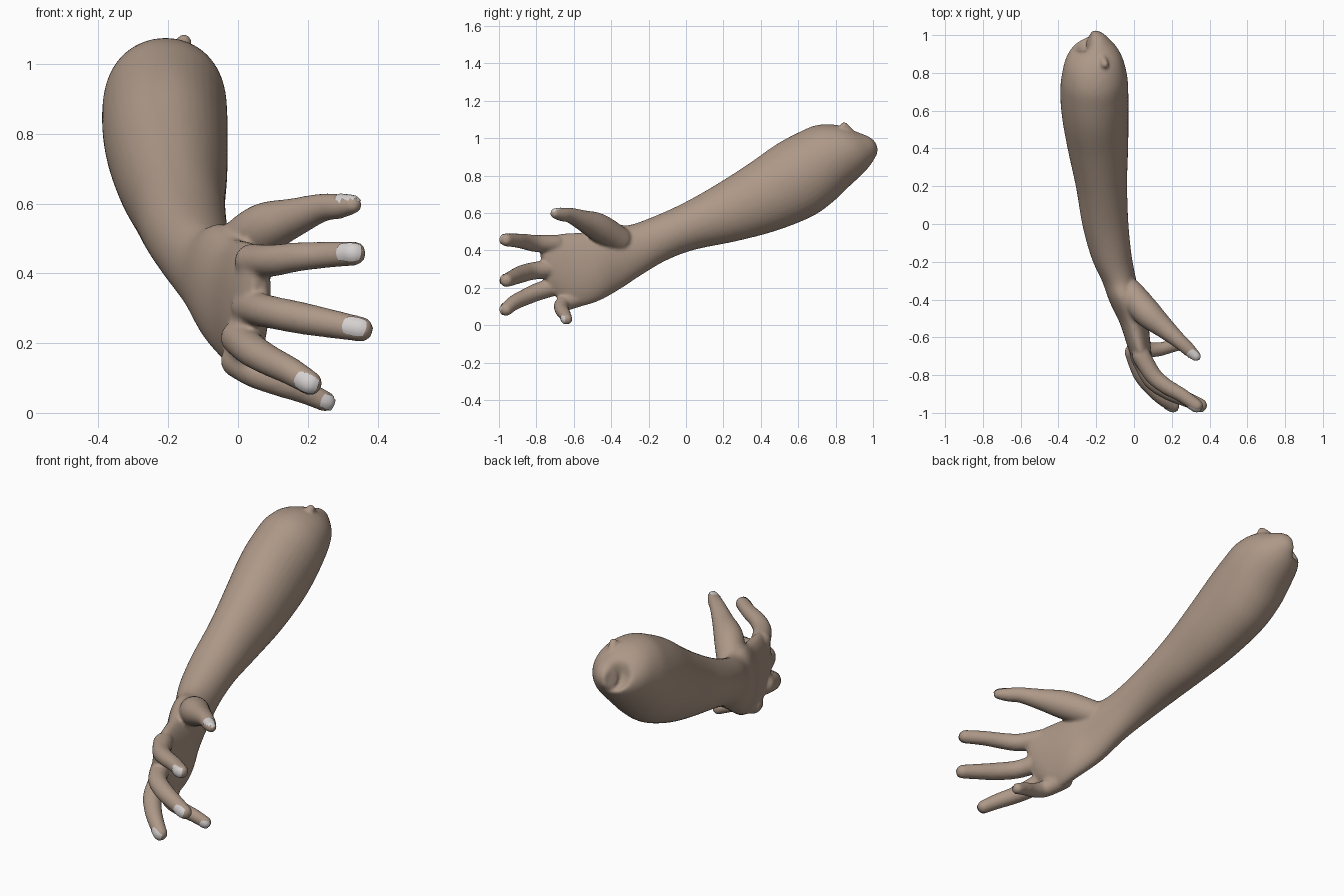
import bpy, bmesh, math
from mathutils import Vector as V

if "Cube" in bpy.data.objects:
    bpy.data.objects.remove(bpy.data.objects["Cube"])


def material(name, rgb):
    m = bpy.data.materials.new(name)
    m.diffuse_color = (*rgb, 1)
    m.use_nodes = True
    m.node_tree.nodes["Principled BSDF"].inputs["Base Color"].default_value = m.diffuse_color
    return m


skin = material("skin", (0.42, 0.315, 0.245))
nail_mat = material("nail", (0.66, 0.63, 0.62))
bm = bmesh.new()


def spline(rows, steps=5):
    """Catmull-Rom interpolation of rows of numbers."""
    out = []
    for i in range(len(rows) - 1):
        p0, p1, p2, p3 = (rows[max(0, min(len(rows) - 1, k))] for k in range(i - 1, i + 3))
        for s in range(steps):
            t = s / steps
            out.append([0.5 * (2 * b + (c - a) * t + (2 * a - 5 * b + 4 * c - d) * t * t
                               + (3 * b - a - 3 * c + d) * t ** 3)
                        for a, b, c, d in zip(p0, p1, p2, p3)])
    return out + [list(rows[-1])]


def loft(sections, n=28):
    """Closed tube through (centre, half axis u, half axis v) sections."""
    rings = [[bm.verts.new(c + u * math.cos(2 * math.pi * k / n) + v * math.sin(2 * math.pi * k / n))
              for k in range(n)] for c, u, v in sections]
    faces = [bm.faces.new(rings[0]), bm.faces.new(rings[-1])]
    for a, b in zip(rings, rings[1:]):
        for k in range(n):
            faces.append(bm.faces.new((a[k], a[(k + 1) % n], b[(k + 1) % n], b[k])))
    bmesh.ops.recalc_face_normals(bm, faces=faces)


def ball(c, r):
    g = bmesh.ops.create_icosphere(bm, subdivisions=3, radius=r)
    bmesh.ops.translate(bm, verts=g["verts"], vec=c)


def finger(rows):
    """Round tapering digit from x, y, z, radius rows."""
    pts = spline(rows)
    secs = []
    for i, p in enumerate(pts):
        d = (V(pts[min(i + 1, len(pts) - 1)][:3]) - V(pts[max(i - 1, 0)][:3])).normalized()
        u = (V((0, 0, 1)) - d * d.z).normalized()
        secs.append((V(p[:3]), u * p[3], d.cross(u) * p[3]))
    loft(secs, 20)
    for p in (rows[0], rows[-1]):
        ball(V(p[:3]), p[3])


# forearm and palm: top x, y, z, bottom x, y, z, half thickness
body = [
    (-.24, .965, .97, -.24, .995, .90, .03),
    (-.225, .91, 1.03, -.225, 1.0, .88, .09),
    (-.215, .81, 1.07, -.215, .955, .82, .145),
    (-.21, .70, 1.07, -.21, .87, .74, .173),
    (-.21, .60, 1.03, -.21, .78, .655, .180),
    (-.205, .48, .965, -.205, .67, .58, .176),
    (-.19, .33, .86, -.19, .48, .505, .160),
    (-.172, .15, .745, -.172, .27, .45, .136),
    (-.152, -.03, .645, -.152, .05, .405, .122),
    (-.122, -.20, .57, -.122, -.10, .35, .107),
    (-.08, -.31, .535, -.09, -.23, .275, .09),
    (-.05, -.40, .54, -.055, -.36, .19, .083),
    (-.01, -.52, .50, -.0, -.48, .125, .074),
    (.03, -.66, .49, .02, -.60, .10, .062),
    (.06, -.75, .465, .03, -.69, .15, .048),
    (.072, -.785, .44, .05, -.74, .20, .025),
]
rows = spline(body)
secs = []
mid = lambda r: (V(r[:3]) + V(r[3:6])) / 2
for i, r in enumerate(rows):
    axis = mid(rows[min(i + 1, len(rows) - 1)]) - mid(rows[max(i - 1, 0)])
    u = (V(r[:3]) - V(r[3:6])) / 2
    secs.append((mid(r), u, axis.cross(u).normalized() * r[6]))
loft(secs, 40)

# digits
finger([(-.02, -.36, .46, .07), (.07, -.47, .525, .075), (.16, -.55, .56, .056),
        (.24, -.62, .588, .041), (.29, -.665, .592, .036), (.328, -.70, .597, .027)])
finger([(.04, -.70, .435, .05), (.10, -.80, .437, .046), (.17, -.86, .447, .042),
        (.25, -.905, .453, .038), (.332, -.962, .457, .035)])
finger([(.03, -.70, .305, .05), (.09, -.82, .29, .047), (.18, -.885, .272, .046),
        (.27, -.925, .255, .041), (.352, -.96, .24, .036)])
finger([(.0, -.68, .215, .05), (.04, -.79, .18, .048), (.09, -.86, .15, .044),
        (.15, -.92, .12, .040), (.207, -.962, .085, .035)])
finger([(.0, -.57, .15, .05), (.05, -.655, .115, .044), (.12, -.665, .085, .038),
        (.19, -.65, .06, .034), (.25, -.637, .033, .030)])
# twisted nub at the cut end
finger([(-.18, .89, .98, .04), (-.165, .87, 1.04, .022), (-.155, .845, 1.065, .022)])

me = bpy.data.meshes.new("arm")
bm.to_mesh(me)
bm.free()
arm = bpy.data.objects.new("arm", me)
bpy.context.collection.objects.link(arm)
me.materials.append(skin)
bpy.context.view_layer.objects.active = arm
arm.select_set(True)

# fuse into one skin and soften the joins
rm = arm.modifiers.new("fuse", "REMESH")
rm.mode = "VOXEL"
rm.voxel_size = 0.009
sm = arm.modifiers.new("soften", "SMOOTH")
sm.factor = 0.5
sm.iterations = 5
for m in ("fuse", "soften"):
    bpy.ops.object.modifier_apply(modifier=m)
bpy.ops.object.shade_smooth()
bpy.context.view_layer.update()


def nail(name, centre, along, out, length, width):
    """Thin rounded plate draped over the fingertip."""
    out = V(out).normalized()
    along = V(along)
    along = (along - out * along.dot(out)).normalized()
    side = out.cross(along)
    nb, k = bmesh.new(), 8
    grid = {}
    for i in range(k + 1):
        for j in range(k + 1):
            a, b = 2 * i / k - 1, 2 * j / k - 1
            x, y = a * math.sqrt(1 - .3 * b * b), b * math.sqrt(1 - .3 * a * a)
            o = V(centre) + along * x * length + side * y * width + out * .1
            hit, loc, nor, _ = arm.ray_cast(o, -out, distance=.2)
            if hit:
                grid[i, j] = nb.verts.new(loc + nor * .003)
    for i in range(k):
        for j in range(k):
            q = [grid.get(p) for p in ((i, j), (i + 1, j), (i + 1, j + 1), (i, j + 1))]
            if all(q):
                nb.faces.new(q)
    m = bpy.data.meshes.new(name)
    nb.to_mesh(m)
    nb.free()
    m.materials.append(nail_mat)
    m.shade_smooth()
    bpy.context.collection.objects.link(bpy.data.objects.new(name, m))


nail("thumb_nail", (.312, -.698, .60), (.7, -.65, 0), (.1, -.1, 1), .036, .027)
nail("index_nail", (.322, -.965, .46), (.82, -.5, 0), (-.3, -.95, .05), .036, .025)
nail("middle_nail", (.338, -.965, .247), (.85, -.4, -.15), (-.25, -.95, .05), .034, .025)
nail("ring_nail", (.200, -.965, .087), (.55, -.4, -.3), (-.3, -.95, .0), .034, .025)
nail("little_nail", (.258, -.65, .031), (.9, .2, -.35), (.1, -1, -.05), .023, .020)
